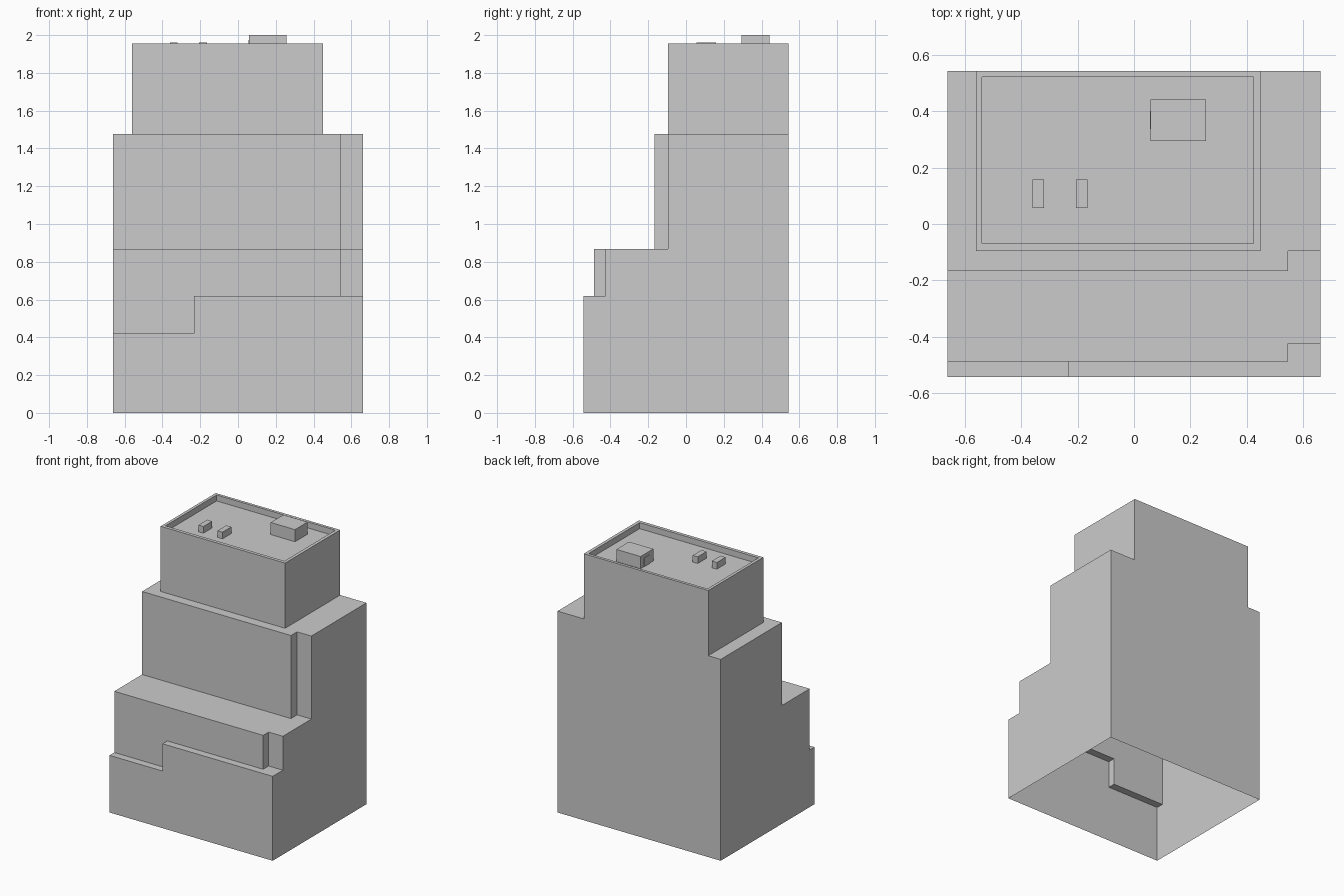
import bpy, bmesh

if "Cube" in bpy.data.objects:
    bpy.data.objects.remove(bpy.data.objects["Cube"])


def skin(name, blocks, base=0.0):
    """Outer skin of stacked blocks (x0, x1, y0, y1, top), open underneath.
    Where blocks overlap, the later one sets the height."""
    xs = sorted({v for b in blocks for v in b[0:2]})
    ys = sorted({v for b in blocks for v in b[2:4]})

    def height(i, j):
        h = base
        if 0 <= i < len(xs) - 1 and 0 <= j < len(ys) - 1:
            cx, cy = (xs[i] + xs[i + 1]) / 2, (ys[j] + ys[j + 1]) / 2
            for x0, x1, y0, y1, top in blocks:
                if x0 < cx < x1 and y0 < cy < y1:
                    h = top
        return h

    bm = bmesh.new()

    def face(*pts):
        bm.faces.new([bm.verts.new(p) for p in pts])

    for i in range(len(xs) - 1):
        for j in range(len(ys) - 1):
            h = height(i, j)
            if h <= base:
                continue
            a, b, c, d = xs[i], xs[i + 1], ys[j], ys[j + 1]
            face((a, c, h), (b, c, h), (b, d, h), (a, d, h))
            # walls down to each lower neighbour
            for di, dj, p, q in ((0, -1, (a, c), (b, c)), (1, 0, (b, c), (b, d)),
                                 (0, 1, (b, d), (a, d)), (-1, 0, (a, d), (a, c))):
                n = height(i + di, j + dj)
                if n < h:
                    face((*p, n), (*q, n), (*q, h), (*p, h))
    bmesh.ops.remove_doubles(bm, verts=bm.verts, dist=1e-5)
    mesh = bpy.data.meshes.new(name)
    bm.to_mesh(mesh)
    bm.free()
    obj = bpy.data.objects.new(name, mesh)
    bpy.context.collection.objects.link(obj)
    return obj


X, Y, ROOF = 0.662, 0.543, 1.911
NOTCH = 0.546  # where the recessed right-hand strip begins

# Stepped building with a sunken roof inside the parapet
skin("building_shell", [
    (-X, X, -Y, Y, 0.419),                       # low podium
    (-0.232, X, -Y, Y, 0.619),                   # high podium
    (-X, NOTCH, -0.488, Y, 0.868),               # middle tier
    (NOTCH, X, -0.425, Y, 0.868),
    (-X, NOTCH, -0.166, Y, 1.477),               # upper tier
    (NOTCH, X, -0.095, Y, 1.477),
    (-0.561, 0.449, -0.095, Y, 1.955),           # tower and parapet
    (-0.539, 0.425, -0.070, 0.522, ROOF),        # roof deck
])

# Rooftop stair house with a thin door on its left side
skin("stair_house", [(0.059, 0.256, 0.295, 0.442, 2.0)], ROOF)
skin("stair_house_door", [(0.056, 0.059, 0.338, 0.402, 1.975)], ROOF)

# Pair of small roof vents
for k, x in enumerate((-0.361, -0.206)):
    skin(f"roof_vent_{k + 1}", [(x, x + 0.041, 0.056, 0.158, 1.96)], ROOF)
